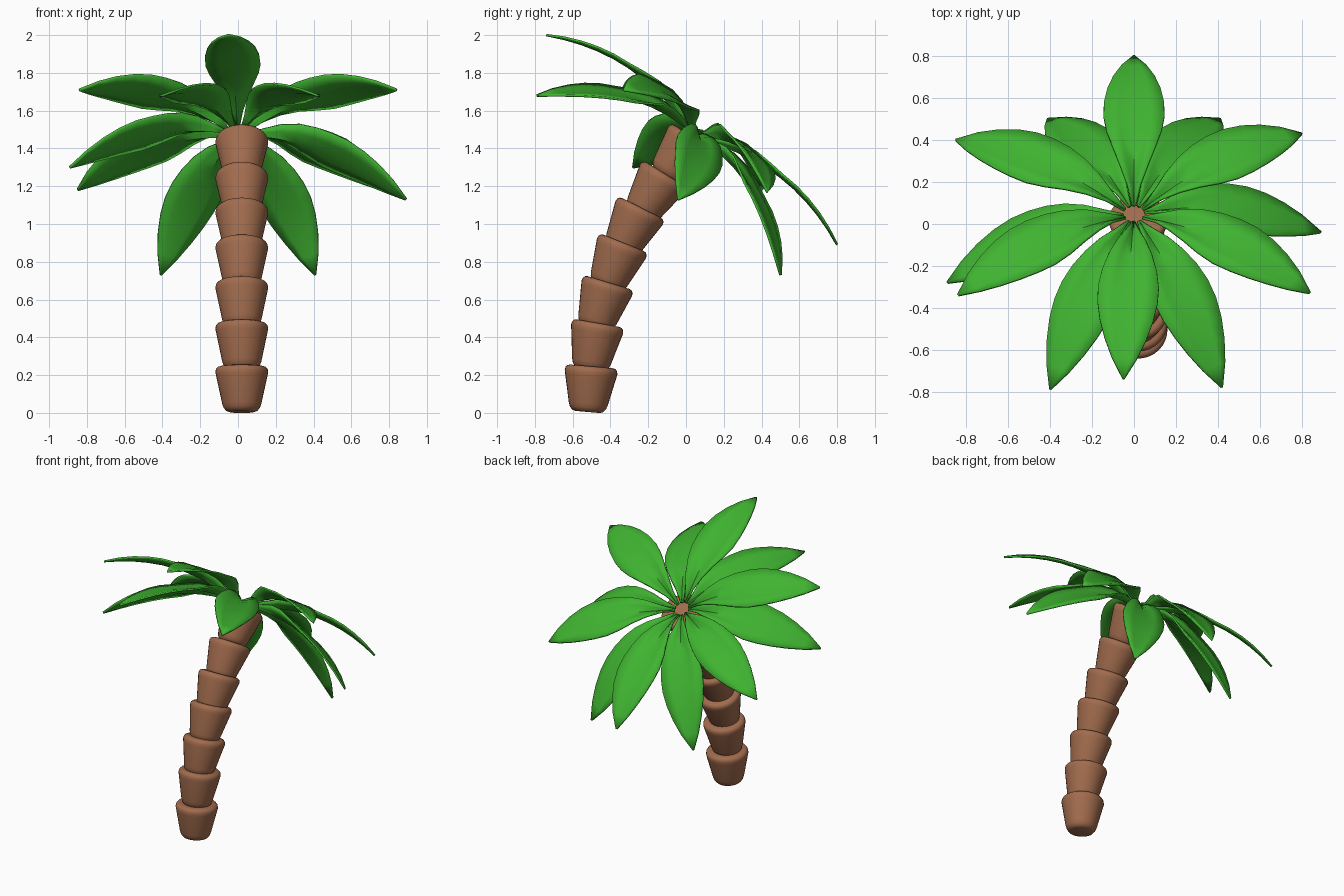
import bpy, bmesh, math
from mathutils import Vector, Matrix

if "Cube" in bpy.data.objects:
    bpy.data.objects.remove(bpy.data.objects["Cube"])


def material(name, rgb):
    m = bpy.data.materials.new(name)
    m.diffuse_color = (*rgb, 1)
    m.use_nodes = True
    m.node_tree.nodes["Principled BSDF"].inputs["Base Color"].default_value = m.diffuse_color
    return m


BARK = material("bark", (0.36, 0.15, 0.075))
GREEN = material("leaf_green", (0.05, 0.45, 0.03))


def finish(name, bm, mat, angle):
    bmesh.ops.recalc_face_normals(bm, faces=bm.faces)
    me = bpy.data.meshes.new(name)
    bm.to_mesh(me)
    bm.free()
    ob = bpy.data.objects.new(name, me)
    bpy.context.collection.objects.link(ob)
    me.materials.append(mat)
    bpy.ops.object.select_all(action='DESELECT')
    ob.select_set(True)
    bpy.context.view_layer.objects.active = ob
    bpy.ops.object.shade_smooth_by_angle(angle=math.radians(angle))
    return ob


# Trunk: stacked rounded cups, each leaning a little further back
def trunk_segment(name, y, z, tilt, h, sides=32):
    profile = [(0.065, -h), (0.083, -h + 0.006), (0.096, -h + 0.022), (0.104, -h + 0.045),
               (0.136, -0.05), (0.14, -0.03), (0.137, -0.014), (0.128, -0.004), (0.115, 0)]
    bm = bmesh.new()
    rings = []
    for r, pz in profile:
        rings.append([bm.verts.new((r * math.cos(a), r * math.sin(a), pz))
                      for a in (2 * math.pi * i / sides for i in range(sides))])
    for lo, hi in zip(rings, rings[1:]):
        for i in range(sides):
            k = (i + 1) % sides
            bm.faces.new((lo[i], lo[k], hi[k], hi[i]))
    bm.faces.new(rings[0][::-1])
    bm.faces.new(rings[-1])
    bm.transform(Matrix.Translation((0.02, y, z)) @ Matrix.Rotation(-math.radians(tilt), 4, 'X'))
    finish(name, bm, BARK, 40)


for i, (y, z, tilt, h) in enumerate([
        (-0.50, 0.246, 5, 0.242), (-0.465, 0.475, 10, 0.25), (-0.41, 0.69, 17, 0.25),
        (-0.33, 0.90, 22, 0.25), (-0.235, 1.085, 27, 0.25), (-0.11, 1.265, 32, 0.25),
        (0.035, 1.455, 36, 0.25)]):
    trunk_segment(f"trunk_segment_{i + 1}", y, z, tilt, h)

# Crown frame leans with the top of the trunk
CROWN = Vector((0, 0.045, 1.475))
UP = Vector((0, 0.6, 0.8))
WIDTHS = [0.012, 0.042, 0.08, 0.11, 0.133, 0.146, 0.144, 0.128, 0.1, 0.06, 0.004]


# Leaf: arched blade, folded at the root and nearly flat further out
def leaf(name, tip):
    d = Vector(tip) - CROWN
    out = (d - UP * d.dot(UP)).normalized()
    side = UP.cross(out)
    root = CROWN + out * 0.05
    chord = Vector(tip) - root
    bm = bmesh.new()
    rows = []
    n = len(WIDTHS) - 1
    for i, w in enumerate(WIDTHS):
        t = i / n
        centre = root + chord * t + UP * 0.4 * t * (1 - t)
        tangent = chord + UP * 0.4 * (1 - 2 * t)
        normal = tangent.cross(side).normalized()
        fold = math.radians(6 + 50 * max(0, 1 - t / 0.45))
        rows.append([bm.verts.new(centre + side * (s * w * math.cos(fold))
                                  + normal * (abs(s) * w * math.sin(fold)))
                     for s in (-1, -0.5, 0, 0.5, 1)])
    for a, b in zip(rows, rows[1:]):
        for k in range(4):
            bm.faces.new((a[k], a[k + 1], b[k + 1], b[k]))
    ob = finish(name, bm, GREEN, 50)
    mod = ob.modifiers.new("thickness", 'SOLIDIFY')
    mod.thickness = 0.012
    mod.offset = 0


UPPER = [(-0.05, -0.74, 2.0), (0.84, -0.33, 1.71), (0.80, 0.43, 1.17),
         (0, 0.80, 0.89), (-0.85, 0.40, 1.18), (-0.84, -0.34, 1.71)]
LOWER = [(-0.40, -0.79, 1.68), (0.42, -0.78, 1.68), (0.89, -0.04, 1.13),
         (0.41, 0.50, 0.73), (-0.41, 0.50, 0.73), (-0.89, -0.28, 1.30)]
for i, tip in enumerate(UPPER):
    leaf(f"upper_leaf_{i + 1}", tip)
for i, tip in enumerate(LOWER):
    leaf(f"lower_leaf_{i + 1}", tip)
